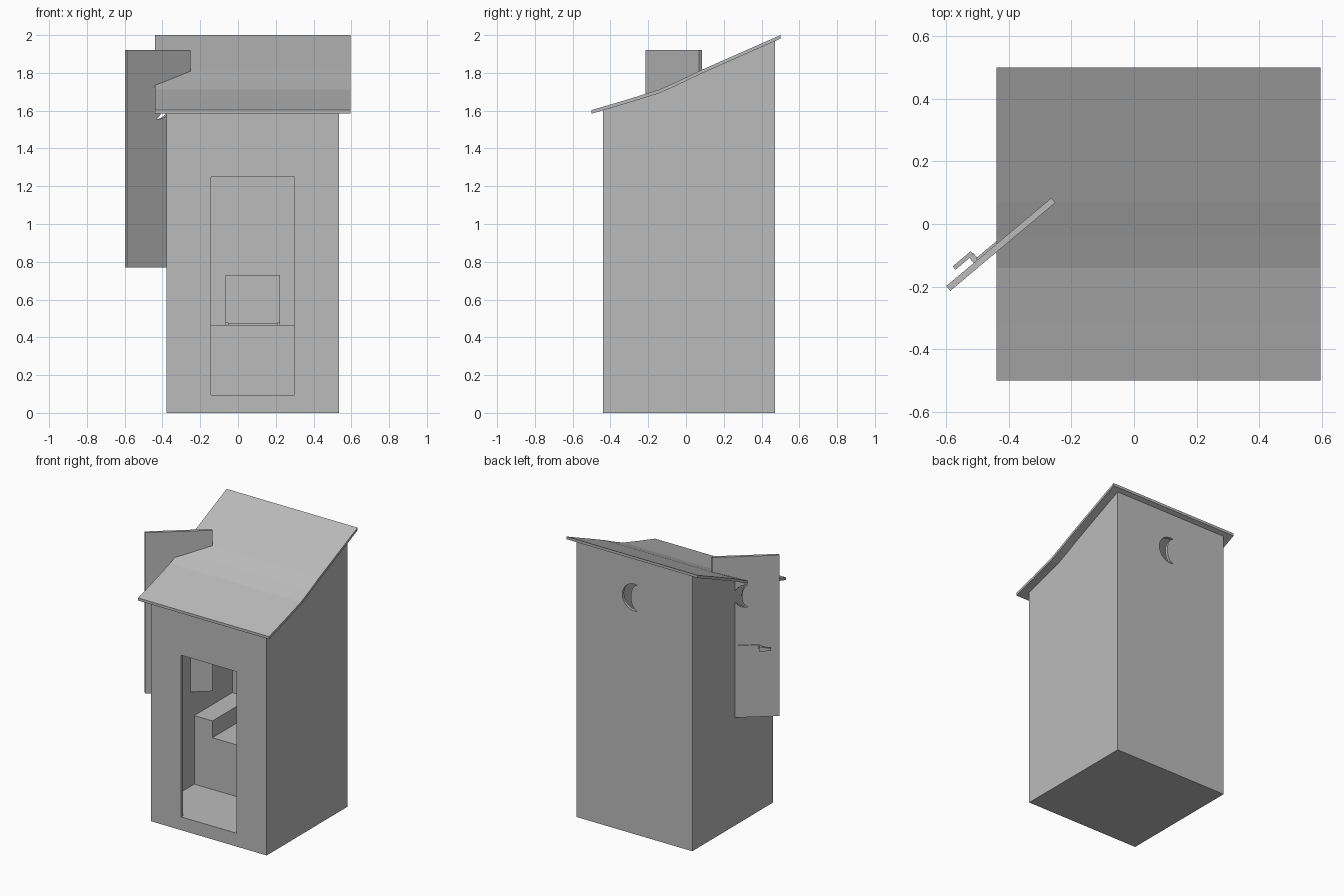
import bpy
import bmesh
from math import sin, cos, radians
from mathutils import Matrix, Vector

if "Cube" in bpy.data.objects:
    bpy.data.objects.remove(bpy.data.objects["Cube"])

GREY = (0.5, 0.5, 0.5, 1)
grey = bpy.data.materials.new("plain grey")
grey.diffuse_color = GREY
grey.use_nodes = True
grey.node_tree.nodes["Principled BSDF"].inputs["Base Color"].default_value = GREY


def panel(name, pts, depth, origin, angle=0):
    """Upright outline (across, up), given thickness and turned about z."""
    bm = bmesh.new()
    face = bm.faces.new([bm.verts.new((a, b, -depth / 2)) for a, b in pts])
    new = bmesh.ops.extrude_face_region(bm, geom=[face])["geom"]
    bmesh.ops.translate(bm, vec=(0, 0, depth),
                        verts=[v for v in new if isinstance(v, bmesh.types.BMVert)])
    bmesh.ops.recalc_face_normals(bm, faces=bm.faces)
    bm.transform(Matrix.Translation(origin) @ Matrix.Rotation(radians(angle), 4, 'Z')
                 @ Matrix.Rotation(radians(90), 4, 'X'))
    mesh = bpy.data.meshes.new(name)
    bm.to_mesh(mesh)
    bm.free()
    mesh.materials.append(grey)
    ob = bpy.data.objects.new(name, mesh)
    bpy.context.collection.objects.link(ob)
    return ob


def rect(a0, a1, b0, b1):
    return [(a0, b0), (a1, b0), (a1, b1), (a0, b1)]


def box(name, x0, x1, y0, y1, z0, z1):
    return panel(name, rect(x0, x1, z0, z1), y1 - y0, (0, (y0 + y1) / 2, 0))


def crescent(r, up):
    """Moon outline bulging across to the right."""
    n = 12
    horn = radians(105)
    hx, hy, mid = r * cos(horn), r * sin(horn), r * 0.3
    outer = [(r * cos(t), up + r * sin(t))
             for t in (horn * (2 * i / n - 1) for i in range(n + 1))]
    inner = [(hx + (mid - hx) * cos(t), up + hy * sin(t))
             for t in (radians(90) * (1 - 2 * i / n) for i in range(1, n))]
    return outer + inner


def cut(target, cutter):
    mod = target.modifiers.new(cutter.name, 'BOOLEAN')
    mod.operation = 'DIFFERENCE'
    mod.solver = 'EXACT'
    mod.object = cutter
    cutter.hide_render = True
    cutter.hide_viewport = True
    cutter.display_type = 'WIRE'


MID = 0.078        # centre line of the hut
W = 0.02           # board thickness
L, R, F, B = MID - 0.457, MID + 0.457, -0.44, 0.47

# Swept roof: one curve gives the roof boards and the wall tops
curve = [(-0.5, 1.603), (-0.32, 1.656), (-0.14, 1.712), (-0.04, 1.757),
         (0.07, 1.81), (0.28, 1.903), (0.5, 2.0)]
under = [(y, z - 0.019) for y, z in curve]
panel("roof", curve + under[::-1], 1.035, (MID, 0, 0), 90)

# Hollow hut with its doorway and moon window
wall_top = [(F, 1.604)] + under[1:-1] + [(B, 1.969)]
hut = panel("hut_walls", [(B, 0), (F, 0)] + wall_top, R - L, (MID, 0, 0), 90)
cut(hut, box("room_cutter", L + W, R - W, F + W, B - W, 0.095, 3))
cut(hut, box("doorway_cutter", MID - 0.22, MID + 0.22, F - 0.1, F + 0.1, 0.095, 1.25))
cut(hut, panel("window_cutter", crescent(0.097, 1.69), 0.1, (MID, B, 0)))

# Bench, side box and raised lid on two hinges
box("bench", L + W, R - W, 0.02, B - W, 0.095, 0.465)
box("side_box", L + W, L + W + 0.143, 0.02, B - W, 0.465, 0.585)
box("raised_lid", MID - 0.145, MID + 0.145, 0.40, 0.42, 0.47, 0.73)
for side in (-1, 1):
    x = MID + side * 0.137
    box("lid_hinge", x - 0.008, x + 0.008, 0.39, 0.425, 0.465, 0.478)

# Door standing askew through the left wall and roof
spot, turn = Vector((-0.425, -0.065, 0)), 40
outward = Matrix.Rotation(radians(turn), 3, 'Z') @ Vector((0, 1, 0))
door = panel("door", rect(-0.219, 0.219, 0.77, 1.92), W, spot, turn)
cut(door, panel("door_moon_cutter", crescent(0.08, 1.635), 0.1, spot, turn))

# Door latch: flat rail, stem and lever
panel("latch_rail", rect(-0.09, 0.05, 1.275, 1.287), 0.008, spot + outward * 0.013, turn)
panel("latch_stem", rect(-0.105, -0.085, 1.255, 1.28), 0.03, spot + outward * 0.022, turn)
panel("latch_lever", [(-0.163, 1.255), (-0.088, 1.25), (-0.088, 1.285), (-0.163, 1.27)],
      0.014, spot + outward * 0.038, turn)
